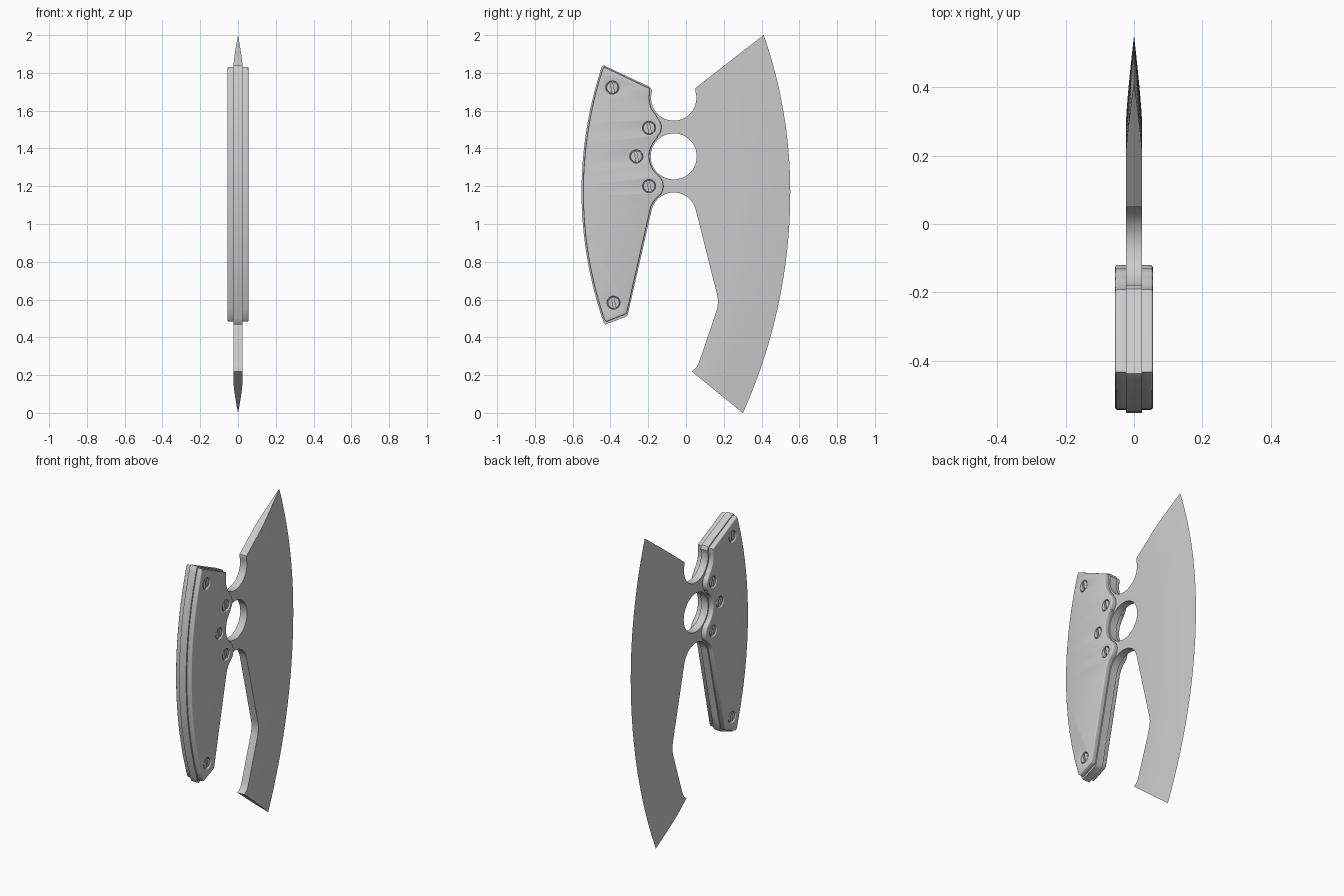
import bpy, bmesh, math
from mathutils import Matrix

if "Cube" in bpy.data.objects:
    bpy.data.objects.remove(bpy.data.objects["Cube"])

HALF = 0.024          # half thickness of the steel plate
OUT = 0.055           # outer face of the handle scales
HOLE = (-0.065, 1.358)
SCREWS = [(-0.39, 1.722), (-0.195, 1.508), (-0.263, 1.357), (-0.195, 1.20), (-0.383, 0.583)]


def arc(cy, cz, r, a0, a1, n):
    return [(cy + r * math.cos(math.radians(a0 + (a1 - a0) * i / n)),
             cz + r * math.sin(math.radians(a0 + (a1 - a0) * i / n))) for i in range(n + 1)]


def circle(cy, cz, r, n=32):
    return arc(cy, cz, r, 0, 360, n)[:-1]


def spine(off, z0, z1, n=24):
    # curved outer back of the handle
    zs = [z0 + (z1 - z0) * i / n for i in range(n + 1)]
    return [(1.547 + off - math.sqrt(2.1 ** 2 - (z - 1.17) ** 2), z) for z in zs]


def link(name, me):
    ob = bpy.data.objects.new(name, me)
    bpy.context.collection.objects.link(ob)
    return ob


def make(name, bm):
    bmesh.ops.recalc_face_normals(bm, faces=bm.faces[:])
    me = bpy.data.meshes.new(name)
    bm.to_mesh(me)
    bm.free()
    return link(name, me)


def prism(name, pts, x0, x1):
    bm = bmesh.new()
    face = bm.faces.new([bm.verts.new((x0, y, z)) for y, z in pts])
    new = bmesh.ops.extrude_face_region(bm, geom=[face])["geom"]
    for v in new:
        if isinstance(v, bmesh.types.BMVert):
            v.co.x = x1
    return make(name, bm)


def evaluated_mesh(ob):
    dg = bpy.context.evaluated_depsgraph_get()
    dg.update()
    return bpy.data.meshes.new_from_object(ob.evaluated_get(dg))


def rounded_slab(name, loops, x0, x1, r):
    # filled 2D curve (outline first, then holes) with rounded rims, stood up in the YZ plane
    cu = bpy.data.curves.new(name + "_profile", 'CURVE')
    cu.dimensions, cu.fill_mode = '2D', 'BOTH'
    cu.extrude, cu.bevel_depth, cu.bevel_resolution, cu.offset = (x1 - x0) / 2 - r, r, 2, -r
    for pts in loops:
        sp = cu.splines.new('POLY')
        sp.points.add(len(pts) - 1)
        for p, (y, z) in zip(sp.points, pts):
            p.co = (y, z, 0, 1)
        sp.use_cyclic_u = True
    tmp = link(name + "_profile", cu)
    bm = bmesh.new()
    bm.from_mesh(evaluated_mesh(tmp))
    bpy.data.objects.remove(tmp)
    bm.transform(Matrix(((0, 0, 1, (x0 + x1) / 2), (1, 0, 0, 0), (0, 1, 0, 0), (0, 0, 0, 1))))
    bmesh.ops.remove_doubles(bm, verts=bm.verts[:], dist=1e-5)
    return make(name, bm)


def boolean(ob, cutter, op='DIFFERENCE'):
    m = ob.modifiers.new("cut", 'BOOLEAN')
    m.operation, m.object, m.solver = op, cutter, 'EXACT'
    cutter.hide_render = True


def finish(ob, mirror=False, cutters=()):
    # apply modifiers, remove cutters, smooth shading
    if mirror:
        m = ob.modifiers.new("mirror", 'MIRROR')
        m.use_mirror_merge = False
    ob.data = evaluated_mesh(ob)
    ob.modifiers.clear()
    for c in cutters:
        bpy.data.objects.remove(c)
    bpy.ops.object.select_all(action='DESELECT')
    ob.select_set(True)
    bpy.context.view_layer.objects.active = ob
    bpy.ops.object.shade_smooth_by_angle(angle=math.radians(35))


# Blade and tang: a ground slab trimmed to the outline
def edge_y(z):
    r = 2.53 if z > 1.17 else 2.86
    return 0.552 - r + math.sqrt(r * r - (z - 1.17) ** 2)


bm = bmesh.new()
COLS, ROWS, GRIND = 6, 60, 0.26
prev = None
for i in range(ROWS + 1):
    z = -0.4 + 2.7 * i / ROWS
    side = []
    for k in range(1, COLS + 1):
        t = k / COLS
        side.append((HALF * (1 - (1 - t) ** 1.25), edge_y(z) - GRIND * t))
    side.append((HALF, -0.8))
    loop = [(0, edge_y(z))] + side + [(-x, y) for x, y in reversed(side)]
    ring = [bm.verts.new((x, y, z)) for x, y in loop]
    if prev:
        for k in range(len(ring)):
            j = (k + 1) % len(ring)
            bm.faces.new((prev[k], prev[j], ring[j], ring[k]))
    else:
        bm.faces.new(ring)
    prev = ring
bm.faces.new(prev)
plate = make("blade_and_tang", bm)

outline = ([(0.668, 2.20), (0.05, 1.72)] + arc(-0.065, 1.667, 0.12, 18, -198, 32)
           + [(-0.19, 1.725), (-0.437, 1.84)] + spine(0, 1.832, 0.475)
           + [(-0.427, 0.468), (-0.32, 0.508), (-0.308, 0.522)]
           + arc(-0.065, 1.047, 0.12, 168, 12, 28)
           + [(0.165, 0.625), (0.170, 0.59), (0.165, 0.55), (0.068, 0.265), (0.055, 0.24),
              (0.03, 0.22), (0.6, -0.244)])
trim = prism("outline_cutter", outline, -0.1, 0.1)
finger = prism("finger_hole_cutter", circle(*HOLE, 0.122, 48), -0.1, 0.1)
boolean(plate, trim, 'INTERSECT')
boolean(plate, finger)
finish(plate, cutters=(trim, finger))

# Handle scales: rounded grips on both sides with screw holes
grip = ([(-0.192, 1.718)] + arc(-0.065, 1.667, 0.13, 170, 224, 10)
        + arc(-0.195, 1.512, 0.065, 48, -48, 10)
        + arc(*HOLE, 0.13, 132, 234, 18)
        + arc(-0.195, 1.20, 0.075, 40, -36, 10)
        + arc(-0.065, 1.047, 0.128, 130, 168, 8)
        + [(-0.313, 0.53), (-0.322, 0.522), (-0.42, 0.483)]
        + spine(0.009, 0.492, 1.815) + [(-0.434, 1.832)])
holes = [circle(y, z, 0.034) for y, z in SCREWS]
scales = rounded_slab("handle_scales", [grip] + holes, HALF - 0.006, OUT, 0.006)
finish(scales, mirror=True)

# Slotted screws sitting in the holes
for n, (y, z) in enumerate(SCREWS):
    head = rounded_slab(f"screw_{n + 1}", [circle(y, z, 0.031)], 0.018, 0.051, 0.003)
    a = math.radians(102)
    u, v = (math.cos(a), math.sin(a)), (-math.sin(a), math.cos(a))
    box = [(y + p * 0.05 * u[0] + q * 0.006 * v[0], z + p * 0.05 * u[1] + q * 0.006 * v[1])
           for p, q in ((-1, -1), (1, -1), (1, 1), (-1, 1))]
    slot = prism("slot_cutter", box, 0.040, 0.1)
    boolean(head, slot)
    finish(head, mirror=True, cutters=(slot,))
